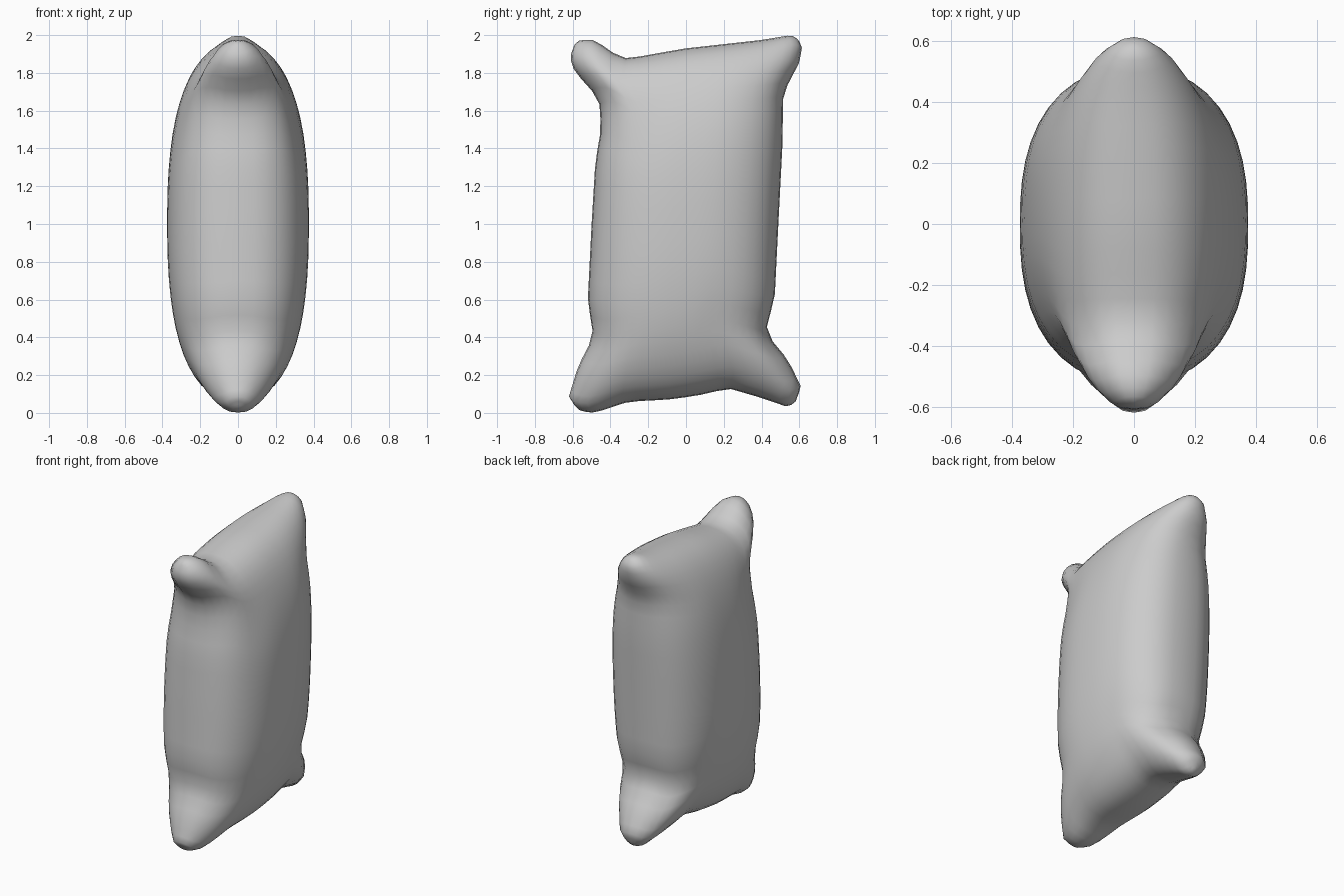
import bpy, bmesh, math

cube = bpy.data.objects.get("Cube")
if cube:
    bpy.data.objects.remove(cube, do_unlink=True)

HALF_WIDTH, HALF_THICK, HEIGHT = 0.61, 0.375, 2.0
FULLNESS = 2.5

# Seam outline: each edge as (position along the edge, offset) pairs
BOTTOM = [(-.61, .04), (-.58, .01), (-.5, .0), (-.31, .06), (-.1, .07),
          (.06, .09), (.24, .13), (.42, .08), (.57, .03), (.61, .06)]
TOP = [(-.61, 1.95), (-.58, 1.975), (-.5, 1.975), (-.39, 1.9), (-.32, 1.875),
       (-.15, 1.905), (.0, 1.93), (.42, 1.975), (.575, 2.0), (.61, 1.98)]
FRONT = [(0, -.59), (.05, -.62), (.22, -.57), (.38, -.49), (.58, -.52),
         (1, -.5), (1.35, -.48), (1.53, -.45), (1.7, -.46), (1.85, -.59),
         (1.93, -.615), (2, -.59)]
BACK = [(0, .58), (.08, .61), (.23, .54), (.38, .42), (.58, .47), (1, .49),
        (1.4, .51), (1.7, .515), (1.87, .6), (1.96, .615), (2, .59)]


def sample(curve, x):
    """Linear interpolation along an edge curve."""
    for (x0, y0), (x1, y1) in zip(curve, curve[1:]):
        if x <= x1:
            return y0 + (y1 - y0) * (x - x0) / (x1 - x0)
    return curve[-1][1]


def puff(t):
    """Rounded fall-off from the middle to the seam."""
    return max(0.0, 1 - abs(t) ** FULLNESS) ** (1 / FULLNESS)


# One plump half of the cushion, closer rows near the seam
bm = bmesh.new()
bmesh.ops.create_grid(bm, x_segments=22, y_segments=30, size=1)
for vert in bm.verts:
    u = math.sin(vert.co.x * math.pi / 2)
    v = math.sin(vert.co.y * math.pi / 2)
    s, t = (u + 1) / 2, (v + 1) / 2
    y = sample(FRONT, t * HEIGHT) * (1 - s) + sample(BACK, t * HEIGHT) * s
    z = (sample(BOTTOM, u * HALF_WIDTH) * (1 - t)
         + sample(TOP, u * HALF_WIDTH) * t)
    on_seam = max(abs(u), abs(v)) > 0.9999
    x = 0 if on_seam else HALF_THICK * puff(u) * puff(v)
    vert.co = (x, y, z)
mesh = bpy.data.meshes.new("cushion")
bm.to_mesh(mesh)
bm.free()

cushion = bpy.data.objects.new("cushion", mesh)
bpy.context.collection.objects.link(cushion)

# Plain grey fabric
fabric = bpy.data.materials.new("grey fabric")
fabric.use_nodes = True
colour = (0.6, 0.6, 0.6, 1)
fabric.diffuse_color = colour
fabric.node_tree.nodes["Principled BSDF"].inputs["Base Color"].default_value = colour
mesh.materials.append(fabric)

# Other half, welded along the seam
mirror = cushion.modifiers.new("other half", "MIRROR")
mirror.use_axis = (True, False, False)
mirror.use_mirror_merge = True
mirror.merge_threshold = 0.0005
mesh.shade_smooth()
